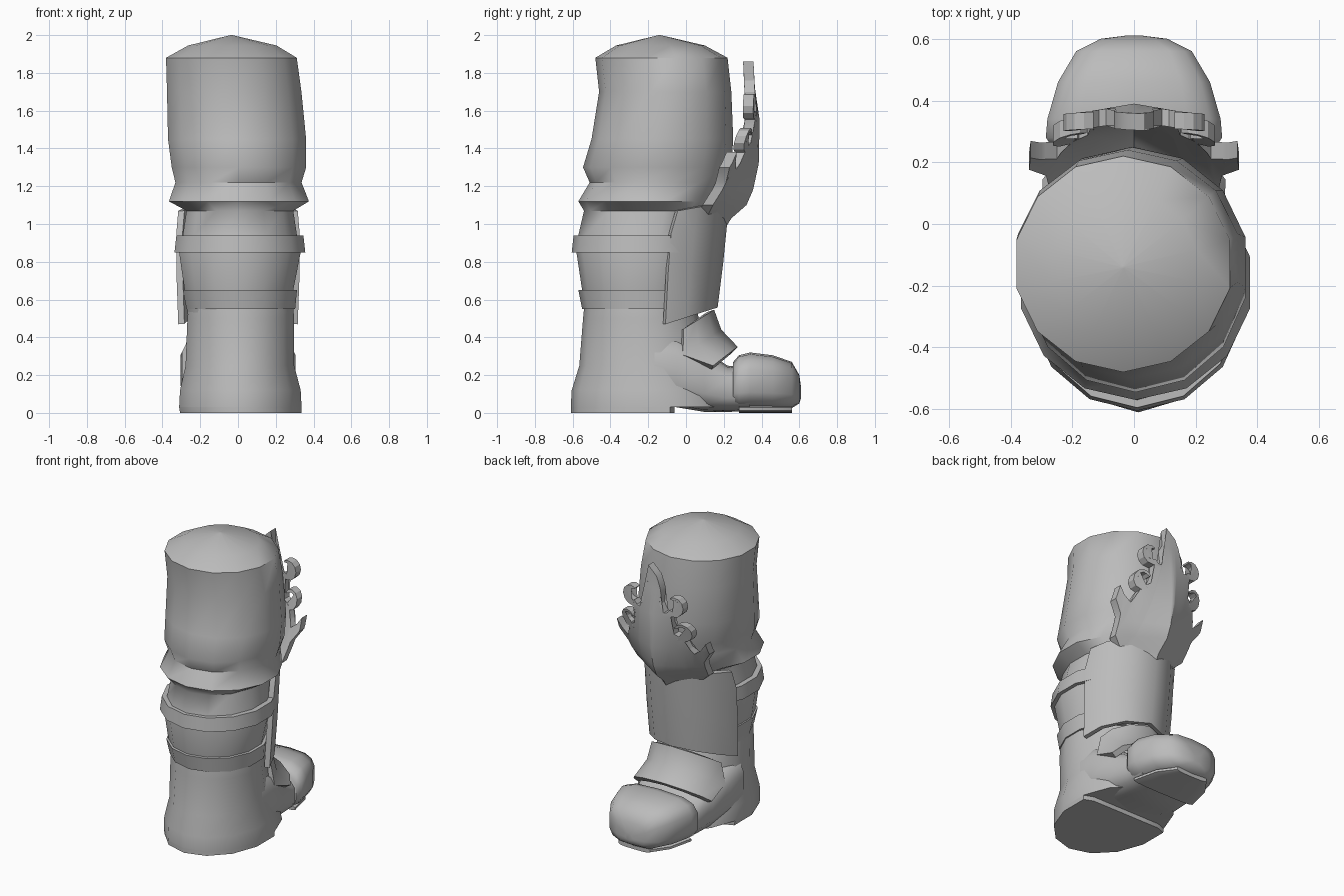
import bpy, bmesh, math
from mathutils import Vector

cube = bpy.data.objects.get("Cube")
if cube:
    bpy.data.objects.remove(cube)

grey = bpy.data.materials.new("plain_grey")
grey.use_nodes = True
grey.diffuse_color = (0.5, 0.5, 0.5, 1)
grey.node_tree.nodes["Principled BSDF"].inputs["Base Color"].default_value = (0.5, 0.5, 0.5, 1)


def finish(name, bm, angle=40, thickness=0, offset=-1):
    bmesh.ops.recalc_face_normals(bm, faces=bm.faces)
    mesh = bpy.data.meshes.new(name)
    bm.to_mesh(mesh)
    bm.free()
    mesh.materials.append(grey)
    ob = bpy.data.objects.new(name, mesh)
    bpy.context.collection.objects.link(ob)
    bpy.context.view_layer.objects.active = ob
    bpy.ops.object.select_all(action='DESELECT')
    ob.select_set(True)
    if thickness:
        mod = ob.modifiers.new("thickness", 'SOLIDIFY')
        mod.thickness = thickness
        mod.offset = offset
        bpy.ops.object.modifier_apply(modifier=mod.name)
    bpy.ops.object.shade_smooth_by_angle(angle=math.radians(angle))
    return ob


def skin(name, rows, closed=True, **kw):
    """Bridge rows of points; closed rows become a capped tube."""
    bm = bmesh.new()
    rows = [[bm.verts.new(p) for p in row] for row in rows]
    n = len(rows[0])
    for a, b in zip(rows, rows[1:]):
        for i in range(n if closed else n - 1):
            j = (i + 1) % n
            bm.faces.new((a[i], a[j], b[j], b[i]))
    if closed:
        bm.faces.new(rows[0])
        bm.faces.new(rows[-1])
    return finish(name, bm, **kw)


def level(z, x0, x1, y0, y1, limit=9, n=14):
    """Horizontal oval ring between the given extents."""
    ring = []
    for i in range(n):
        a = math.tau * i / n + math.pi / 2
        y = (y0 + y1) / 2 + (y1 - y0) / 2 * math.sin(a)
        ring.append(((x0 + x1) / 2 + (x1 - x0) / 2 * math.cos(a), min(y, limit), z))
    return ring


def section(y, w, z0, z1, n=14):
    """Upright rounded-box ring across the foot."""
    ring = []
    for i in range(n):
        a = math.tau * (i + 0.5) / n
        c, s = math.cos(a), math.sin(a)
        ring.append((w * math.copysign(abs(c) ** 0.6, c), y,
                     (z0 + z1) / 2 + (z1 - z0) / 2 * math.copysign(abs(s) ** 0.6, s)))
    return ring


def lerp(table, z):
    for (a, p), (b, q) in zip(table, table[1:]):
        if z <= b:
            return p + (q - p) * max(0, (z - a) / (b - a))
    return table[-1][1]


# Leg with baggy trouser and rounded top
skin("trouser_leg", [level(*r) for r in (
    (0.50, -0.27, 0.29, -0.53, 0.06),
    (0.65, -0.29, 0.30, -0.55, 0.08),
    (0.85, -0.32, 0.34, -0.58, 0.12),
    (0.94, -0.30, 0.32, -0.57, 0.14),
    (1.07, -0.28, 0.30, -0.54, 0.16),
    (1.12, -0.375, 0.385, -0.57, 0.19),
    (1.22, -0.34, 0.345, -0.51, 0.21),
    (1.30, -0.36, 0.37, -0.545, 0.24),
    (1.45, -0.38, 0.37, -0.50, 0.25),
    (1.70, -0.385, 0.345, -0.46, 0.24),
    (1.88, -0.39, 0.32, -0.48, 0.22),
    (1.945, -0.27, 0.21, -0.37, 0.10),
    (2.00, -0.04, -0.03, -0.145, -0.135))], angle=50)

# Boot shaft with a heel cut straight at the arch
skin("boot_shaft", [level(*r) for r in (
    (0.00, -0.315, 0.345, -0.61, 0.25, -0.06),
    (0.03, -0.32, 0.345, -0.61, 0.25, -0.06),
    (0.031, -0.32, 0.345, -0.61, 0.25),
    (0.12, -0.315, 0.34, -0.605, 0.22),
    (0.25, -0.285, 0.305, -0.565, 0.16),
    (0.50, -0.275, 0.305, -0.545, 0.07),
    (0.55, -0.27, 0.30, -0.54, 0.05))], angle=50)

# Two leg straps
for name, top, base in (
        ("upper_strap", (0.94, -0.335, 0.355, -0.595, 0.16), (0.85, -0.345, 0.365, -0.605, 0.15)),
        ("lower_strap", (0.65, -0.30, 0.32, -0.57, 0.10), (0.55, -0.28, 0.31, -0.55, 0.09))):
    skin(name, [level(*base), level(*top)])

# Foot: instep, toe cap and toe sole
skin("instep", [section(*r) for r in (
    (-0.2, 0.30, 0.03, 0.45), (-0.05, 0.31, 0.03, 0.42), (0.1, 0.28, 0.005, 0.33),
    (0.22, 0.26, 0.005, 0.25), (0.34, 0.25, 0.01, 0.24))], angle=50)
skin("toe_cap", [section(*r) for r in (
    (0.25, 0.27, 0.03, 0.27), (0.28, 0.29, 0.02, 0.305), (0.34, 0.285, 0.02, 0.32),
    (0.46, 0.25, 0.02, 0.305), (0.56, 0.19, 0.025, 0.27), (0.60, 0.11, 0.05, 0.20),
    (0.61, 0.03, 0.08, 0.13))], angle=50)
skin("toe_sole", [section(*r) for r in ((0.28, 0.24, 0, 0.04), (0.45, 0.2, 0, 0.04), (0.56, 0.12, 0, 0.04))])


def bent_row(w, edge, centre):
    """Row across the front: side edges to ridge, each given as (y, z)."""
    row = []
    for x, t in ((-1, 0), (-0.86, 0.42), (-0.5, 0.8), (0, 1), (0.5, 0.8), (0.86, 0.42), (1, 0)):
        row.append((x * w, *(Vector(edge).lerp(Vector(centre), t))))
    return row


# Shin guard and ankle plate
skin("shin_guard", [bent_row(*r) for r in (
    (0.30, (-0.115, 0.47), (0.15, 0.56)), (0.31, (-0.10, 0.75), (0.18, 0.80)),
    (0.31, (-0.085, 0.95), (0.20, 1.0)), (0.30, (-0.05, 1.07), (0.21, 1.12)))],
    closed=False, thickness=0.035, offset=0)
skin("ankle_plate", [bent_row(*r) for r in (
    (0.24, (-0.02, 0.44), (0.13, 0.54)), (0.27, (-0.02, 0.30), (0.17, 0.43)),
    (0.28, (0.14, 0.24), (0.26, 0.335)))], closed=False, thickness=0.04, offset=0)

# Flame-shaped knee guard, drawn flat then bent over the knee
RIDGE = ((0.95, 0.19), (1.03, 0.24), (1.10, 0.32), (1.18, 0.355), (1.32, 0.385),
         (1.55, 0.39), (1.72, 0.365), (1.9, 0.355))
SLOPE = ((1.0, 0.7), (1.12, 0.65), (1.37, 0.36), (1.6, 0.12), (1.75, 0.0))


def flame_piece(name, outline):
    bm = bmesh.new()
    bm.faces.new([bm.verts.new((x, 0, z)) for x, z in outline])
    bmesh.ops.triangulate(bm, faces=bm.faces)
    cuts = [((0, 0, z), (0, 0, 1)) for z, _ in RIDGE] + [((0, 0, 0), (1, 0, 0))]
    for co, no in cuts:
        bmesh.ops.bisect_plane(bm, geom=bm.verts[:] + bm.edges[:] + bm.faces[:],
                               plane_co=co, plane_no=no)
    # Thicken backwards by hand so that every piece bends the same way
    front = bm.faces[:]
    back = bmesh.ops.extrude_face_region(bm, geom=front, use_keep_orig=True)["geom"]
    moved = {g for g in back if isinstance(g, bmesh.types.BMVert)}
    for v in bm.verts:
        x, z = abs(v.co.x), v.co.z
        v.co.y = lerp(RIDGE, z) - lerp(SLOPE, z) * x - (0.055 if v in moved else 0)
    finish(name, bm, angle=30)


def curl(cx, cz, r, start, sweep, width, n=9):
    """Tapering open ring; angles in degrees."""
    outer, inner = [], []
    for i in range(n):
        t = i / (n - 1)
        a = math.radians(start + sweep * t)
        rr = r * (1 - 0.3 * t)
        w = width * (1 - 0.75 * t)
        outer.append((cx + rr * math.cos(a), cz + rr * math.sin(a)))
        inner.append((cx + (rr - w) * math.cos(a), cz + (rr - w) * math.sin(a)))
    return outer + inner[::-1]


half = [(0.18, 1.02), (0.27, 1.10), (0.285, 1.22), (0.34, 1.30), (0.335, 1.38), (0.30, 1.33),
        (0.25, 1.29), (0.22, 1.33), (0.20, 1.40), (0.15, 1.43), (0.13, 1.50), (0.14, 1.58),
        (0.09, 1.57), (0.06, 1.62), (0.065, 1.70)]
tip = [(0.03, 1.76), (0.035, 1.86), (-0.03, 1.80), (-0.055, 1.74)]
flame_piece("knee_guard", [(0, 0.96)] + half + tip + [(-x, z) for x, z in half[::-1]])
for side, label in ((1, "left"), (-1, "right")):
    for part, shape in (("lower_curl", curl(0.20, 1.45, 0.075, -120, 270, 0.04)),
                        ("upper_curl", curl(0.16, 1.63, 0.08, -130, 250, 0.04))):
        flame_piece(f"{label}_{part}", [(side * x, z) for x, z in shape])
